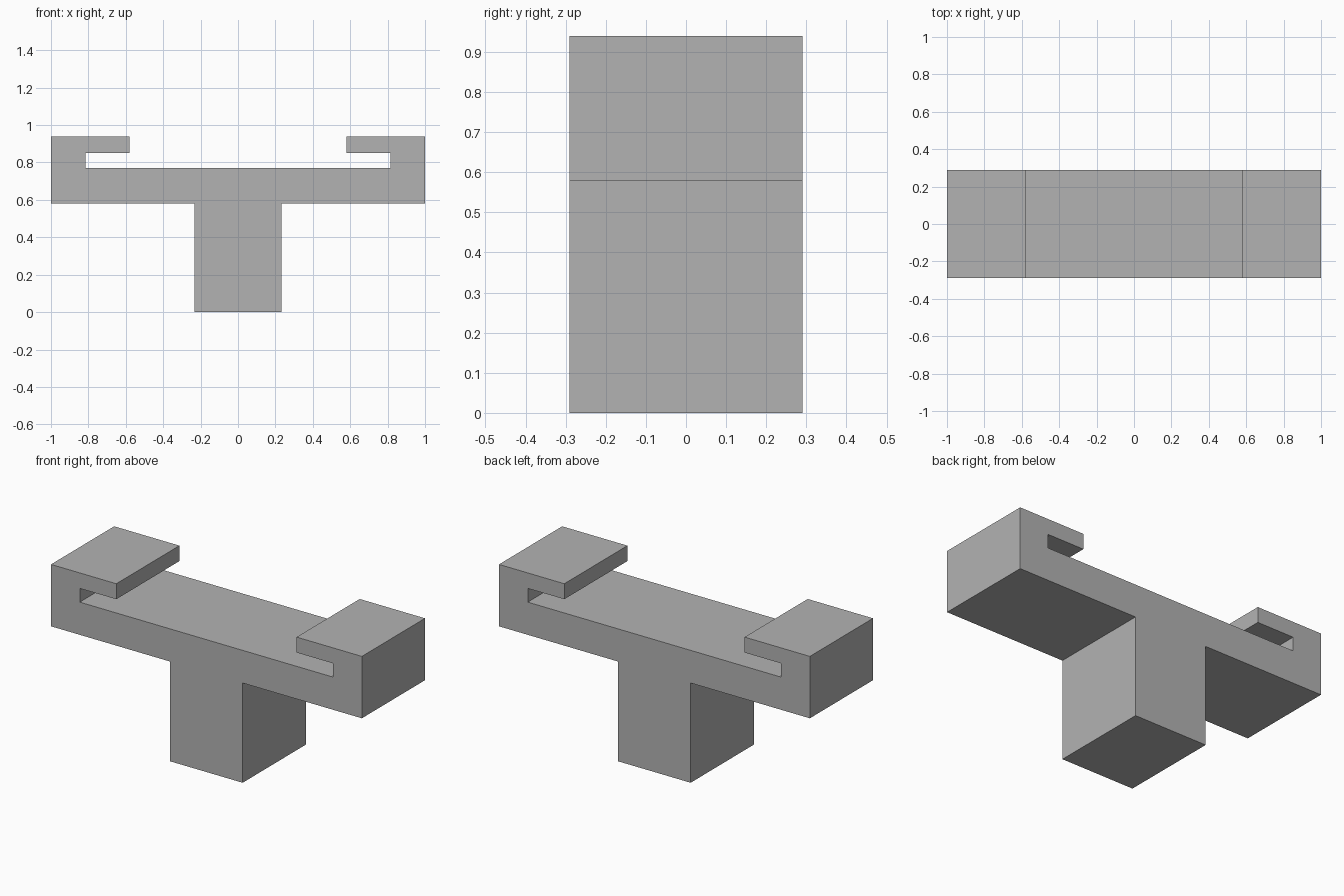
import bpy
import bmesh

cube = bpy.data.objects.get("Cube")
if cube:
    bpy.data.objects.remove(cube, do_unlink=True)

# Plain grey material
GREY = (0.45, 0.45, 0.45, 1.0)
mat = bpy.data.materials.new("plain_grey")
mat.use_nodes = True
mat.diffuse_color = GREY
mat.node_tree.nodes["Principled BSDF"].inputs["Base Color"].default_value = GREY

# Main dimensions
HALF_DEPTH = 0.29
STEM_X, SLOT_X, LIP_X, END_X = 0.233, 0.815, 0.58, 1.0
BAR_BOTTOM, BAR_TOP, LIP_BOTTOM, TOP = 0.58, 0.77, 0.85, 0.94

# Right half of the T-slot outline, mirrored to close the profile
half = [(STEM_X, 0), (STEM_X, BAR_BOTTOM), (END_X, BAR_BOTTOM), (END_X, TOP),
        (LIP_X, TOP), (LIP_X, LIP_BOTTOM), (SLOT_X, LIP_BOTTOM), (SLOT_X, BAR_TOP)]
outline = half + [(-x, z) for x, z in reversed(half)]

# Extrude the profile from front to back
bm = bmesh.new()
face = bm.faces.new([bm.verts.new((x, -HALF_DEPTH, z)) for x, z in outline])
extruded = bmesh.ops.extrude_face_region(bm, geom=[face], use_keep_orig=True)
verts = [g for g in extruded["geom"] if isinstance(g, bmesh.types.BMVert)]
bmesh.ops.translate(bm, verts=verts, vec=(0, 2 * HALF_DEPTH, 0))
bmesh.ops.recalc_face_normals(bm, faces=bm.faces)

mesh = bpy.data.meshes.new("slotted_bracket")
bm.to_mesh(mesh)
bm.free()
mesh.materials.append(mat)
bracket = bpy.data.objects.new("slotted_bracket", mesh)
bpy.context.collection.objects.link(bracket)
